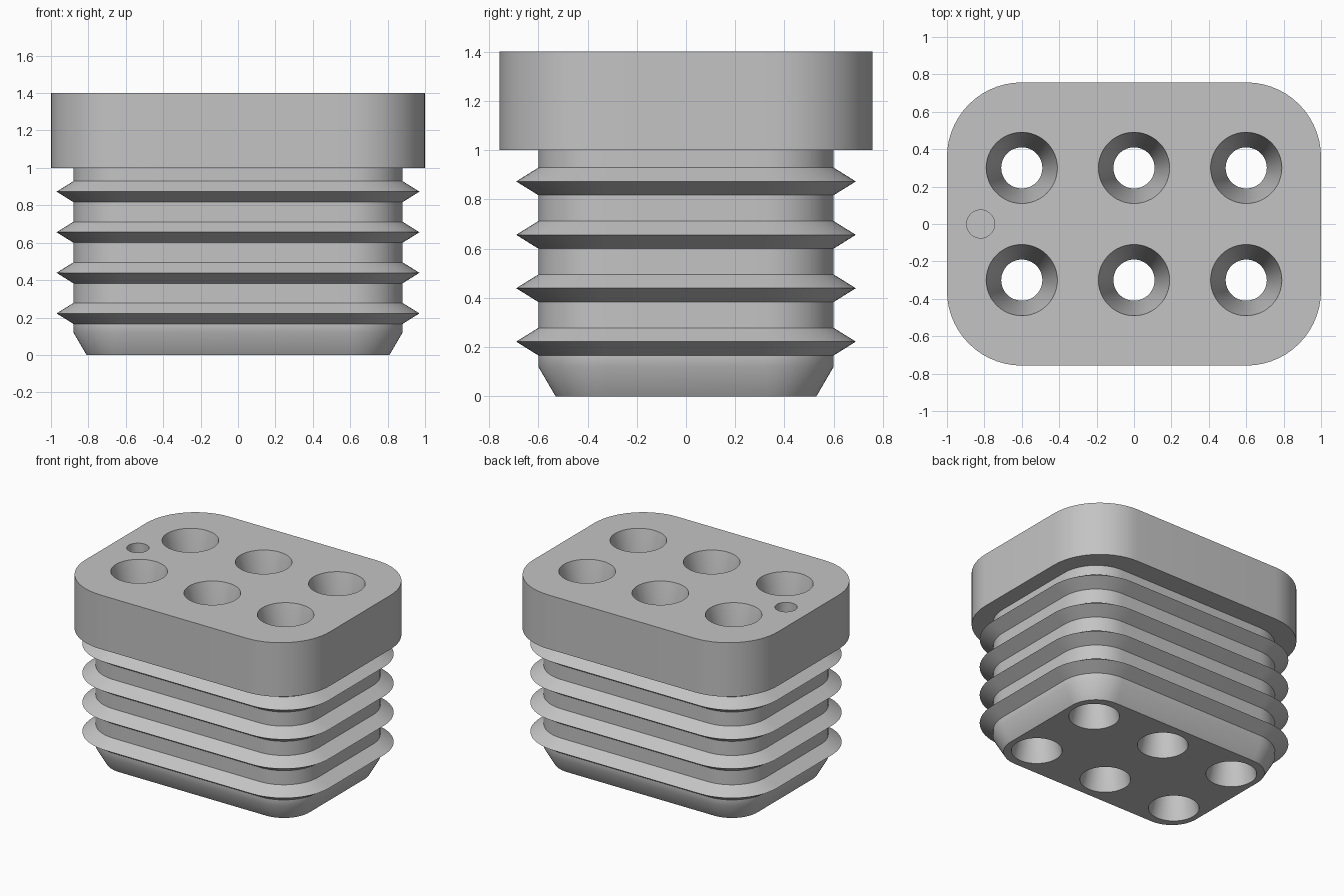
import bpy, bmesh
from math import cos, sin, pi, radians

cube = bpy.data.objects.get("Cube")
if cube:
    bpy.data.objects.remove(cube, do_unlink=True)

grey = bpy.data.materials.new("seal_grey")
grey.use_nodes = True
colour = (0.55, 0.55, 0.55, 1)
grey.diffuse_color = colour
grey.node_tree.nodes["Principled BSDF"].inputs["Base Color"].default_value = colour


def rounded_ring(hx, hy, r, z, steps=14):
    """Outline of a rounded rectangle, counter-clockwise."""
    points = []
    for corner, (sx, sy) in enumerate([(1, 1), (-1, 1), (-1, -1), (1, -1)]):
        for i in range(steps + 1):
            a = (corner + i / steps) * pi / 2
            points.append((sx * (hx - r) + r * cos(a), sy * (hy - r) + r * sin(a), z))
    return points


def circle_ring(x, y, r, z, steps=48):
    return [(x + r * cos(2 * pi * i / steps), y + r * sin(2 * pi * i / steps), z)
            for i in range(steps)]


def loft(bm, rings):
    """Closed solid through rings listed from bottom to top."""
    loops = [[bm.verts.new(p) for p in ring] for ring in rings]
    n = len(loops[0])
    for low, high in zip(loops, loops[1:]):
        for i in range(n):
            j = (i + 1) % n
            bm.faces.new((low[i], low[j], high[j], high[i]))
    bm.faces.new(loops[0][::-1])
    bm.faces.new(loops[-1])


def make_object(name, bm):
    mesh = bpy.data.meshes.new(name)
    bm.to_mesh(mesh)
    bm.free()
    mesh.materials.append(grey)
    obj = bpy.data.objects.new(name, mesh)
    bpy.context.collection.objects.link(obj)
    return obj


# Ribbed body: chamfered foot, then four pointed sealing ribs
core_x, core_y, core_r = 0.88, 0.60, 0.28
profile = [(-0.07, 0), (0, 0.12)]
for k in range(4):
    z = 0.222 + 0.217 * k
    profile += [(0, z - 0.056), (0.09, z), (0, z + 0.056)]
profile.append((0, 1.0))
bm = bmesh.new()
loft(bm, [rounded_ring(core_x + d, core_y + d, core_r + d, z) for d, z in profile])
body = make_object("ribbed_body", bm)

# Wide flange on top
bm = bmesh.new()
loft(bm, [rounded_ring(1.0, 0.757, 0.4, z) for z in (1.0, 1.4)])
flange = make_object("top_flange", bm)

# Cutter: six wire holes tapering in from both ends, plus a blind marker hole
bm = bmesh.new()
bore = [(0.175, -0.02), (0.11, 0.26), (0.11, 1.05), (0.195, 1.42)]
for x in (-0.6, 0, 0.6):
    for y in (-0.3, 0.3):
        loft(bm, [circle_ring(x, y, r, z) for r, z in bore])
loft(bm, [circle_ring(-0.82, 0, 0.075, z) for z in (1.2, 1.42)])
cutter = make_object("hole_cutter", bm)
cutter.hide_render = True

for obj in (body, flange):
    cut = obj.modifiers.new("holes", 'BOOLEAN')
    cut.operation = 'DIFFERENCE'
    cut.solver = 'EXACT'
    cut.object = cutter
    bpy.ops.object.select_all(action='DESELECT')
    obj.select_set(True)
    bpy.context.view_layer.objects.active = obj
    bpy.ops.object.modifier_apply(modifier=cut.name)
    bpy.ops.object.shade_smooth_by_angle(angle=radians(35))

bpy.data.objects.remove(cutter, do_unlink=True)
